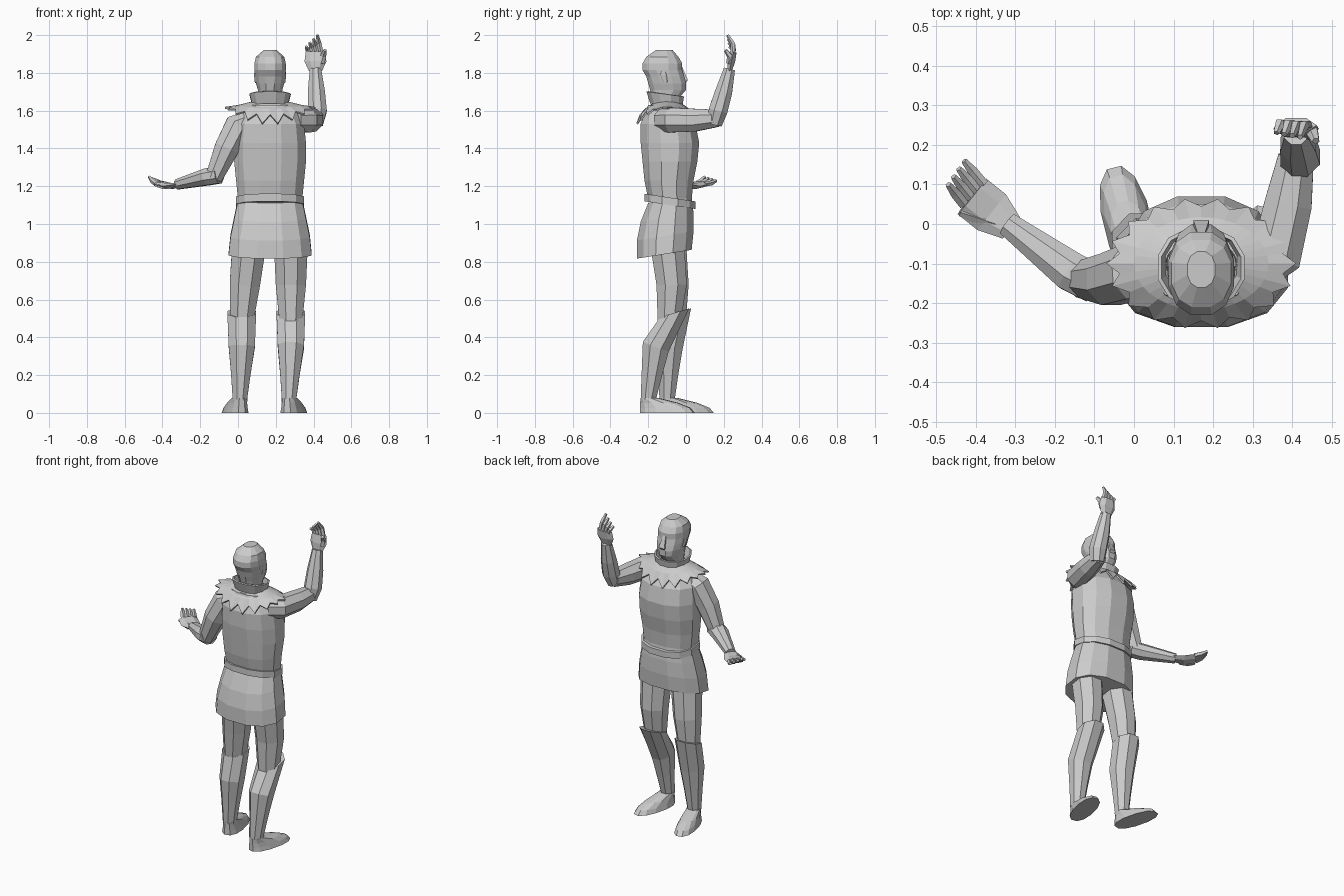
import bpy
import bmesh
from math import sin, cos, pi, radians, copysign
from mathutils import Vector

cube = bpy.data.objects.get("Cube")
if cube:
    bpy.data.objects.remove(cube)

grey = bpy.data.materials.new("plain_grey")
grey.use_nodes = True
grey.diffuse_color = (.6, .6, .6, 1)
grey.node_tree.nodes["Principled BSDF"].inputs["Base Color"].default_value = grey.diffuse_color

MIDDLE = .17
UPWARD = Vector((0, 0, 1))
FORWARD = Vector((0, 1, 0))
SIDEWAYS = Vector((1, 0, 0))


def skin(name, rings, capped=True, thickness=0):
    """Join rings of points into one flat shaded object."""
    bm = bmesh.new()
    loops = [[bm.verts.new(point) for point in ring] for ring in rings]
    for lower, upper in zip(loops, loops[1:]):
        for i in range(len(lower)):
            bm.faces.new((lower[i - 1], lower[i], upper[i], upper[i - 1]))
    if capped:
        bm.faces.new(loops[0])
        bm.faces.new(loops[-1])
    bmesh.ops.recalc_face_normals(bm, faces=bm.faces)
    mesh = bpy.data.meshes.new(name)
    bm.to_mesh(mesh)
    bm.free()
    mesh.materials.append(grey)
    obj = bpy.data.objects.new(name, mesh)
    bpy.context.collection.objects.link(obj)
    if thickness:
        modifier = obj.modifiers.new("thickness", "SOLIDIFY")
        modifier.thickness = thickness
    return obj


def circle(sides):
    """Directions around a circle, with a flat side facing each axis."""
    angles = [2 * pi * (i + .5) / sides for i in range(sides)]
    return [(cos(a) / cos(pi / sides), sin(a) / cos(pi / sides)) for a in angles]


def rounded_box(value, power=.88):
    return copysign(abs(value) ** power, value)


def stack(name, bottom, top, rows, tilt=0, **options):
    """Loft of evenly spaced level sections (back, front, half width)."""
    rings = []
    for i, (back, front, half_width) in enumerate(rows):
        height = bottom + (top - bottom) * i / (len(rows) - 1)
        depth = (front - back) / 2
        ring = []
        for c, s in circle(12):
            y = depth * rounded_box(s)
            ring.append((half_width * rounded_box(c), (back + front) / 2 + y, height + tilt * y))
        rings.append(ring)
    obj = skin(name, rings, **options)
    obj.location.x = MIDDLE
    return obj


def limb(name, points, radii, flatness=1, across=SIDEWAYS, sides=8, start=None):
    """Tube through points; flatness scales it along the across direction."""
    points = [Vector(p) for p in points]
    rings = []
    for i, (point, radius) in enumerate(zip(points, radii)):
        before, after = points[max(i - 1, 0)], points[min(i + 1, len(points) - 1)]
        along = (after - before).normalized()
        if start and i == 0:
            along = start.normalized()
        u = (across - along * across.dot(along)).normalized()
        v = along.cross(u)
        rings.append([point + radius * (u * c * flatness + v * s) for c, s in circle(sides)])
    return skin(name, rings)


# Tunic body, belt and skirt
stack("torso", 1.13, 1.63, [(-.2, .03, .17), (-.22, .04, .18), (-.23, .06, .19),
                            (-.24, .07, .19), (-.24, .05, .18), (-.2, -.02, .12)])
stack("belt", 1.1, 1.14, [(-.22, .05, .18)] * 2, tilt=-.15)
stack("skirt", .84, 1.13, [(-.26, .03, .22), (-.26, .04, .21), (-.24, .04, .19),
                           (-.2, .03, .17)], tilt=.16)

# Pointed cape collar: neck ring, shoulder ring, then tips that hang lower front and back
PETALS = 18
cape = [[], [], []]
for i in range(PETALS * 2):
    c, s = cos(pi * i / PETALS), sin(pi * i / PETALS)
    if i % 2:
        edge, droop = .21, .04
    else:
        edge, droop = .24, .09
    levels = [(.09, 0), (.17, .02 + .02 * s * s), (edge, .03 + droop * s * s)]
    for ring, (radius, drop) in zip(cape, levels):
        ring.append((MIDDLE + radius * c, -.1 + radius * .69 * s, 1.65 - drop))
skin("cape_collar", cape, capped=False, thickness=.01)
stack("neck_collar", 1.63, 1.69, [(-.18, -.03, .085), (-.2, -.02, .1)],
      tilt=-.15, capped=False, thickness=.01)

# Head and face
stack("head", 1.64, 1.92, [(-.17, -.05, .06), (-.18, -.03, .06), (-.19, 0, .065),
                           (-.2, 0, .075), (-.21, -.01, .08), (-.23, -.02, .083),
                           (-.23, -.02, .083), (-.21, -.04, .075), (-.16, -.07, .035)])
limb("nose", [(MIDDLE, -.03, 1.83), (MIDDLE, -.01, 1.76), (MIDDLE, -.02, 1.74)],
     [.01, .02, .01], sides=4)
for name, side in (("left_ear", 1), ("right_ear", -1)):
    x = MIDDLE + side * .077
    limb(name, [(x, -.11, 1.75), (x, -.12, 1.79), (x, -.12, 1.82)],
         [.01, .02, .01], flatness=.4, sides=6)


def leg(name, xs, ys, turn):
    """Thigh, tall cuffed boot and foot from hip, knee, calf and ankle positions."""
    hip, knee, calf, ankle = [Vector(p) for p in zip(xs, ys, (.9, .53, .35, .07))]
    limb(name + "_thigh", [hip, hip.lerp(knee, .6), knee.lerp(calf, .3)], [.09, .08, .06])
    limb(name + "_boot", [knee, calf, calf.lerp(ankle, .5), ankle], [.08, .073, .055, .04],
         flatness=.95, start=FORWARD * .3 - UPWARD)
    rows = []
    for i in range(4):
        lift = i / 3
        rows.append((-.04, .25 - .2 * lift * lift, .06 - .02 * lift))
    foot = stack(name + "_foot", 0, .08, rows)
    foot.location = (ankle.x, ankle.y, 0)
    foot.rotation_euler.z = radians(turn)


leg("right", (.06, .02, .02, .01), (-.09, -.05, -.09, -.1), 14)
leg("left", (.28, .28, .28, .27), (-.1, -.06, -.16, -.2), -14)

# Lowered arm reaching outward, palm up
limb("right_upper_arm", [(.06, -.12, 1.55), (0, -.12, 1.52), (-.06, -.14, 1.4),
                         (-.13, -.14, 1.24)], [.05, .07, .065, .045], across=FORWARD)
limb("right_forearm", [(-.1, -.15, 1.26), (-.16, -.12, 1.25), (-.32, 0, 1.21)],
     [.05, .05, .03], flatness=.9, across=UPWARD)
limb("right_palm", [(-.31, -.01, 1.21), (-.36, .03, 1.2), (-.41, .07, 1.21)],
     [.03, .05, .05], flatness=.3, across=UPWARD, sides=6)

# Raised arm, bent upward at the elbow
limb("left_upper_arm", [(.3, -.12, 1.55), (.36, -.08, 1.55), (.39, .05, 1.55),
                        (.41, .17, 1.56)], [.06, .065, .06, .045], across=UPWARD)
limb("left_forearm", [(.41, .15, 1.53), (.42, .17, 1.6), (.415, .2, 1.7), (.41, .23, 1.82)],
     [.04, .05, .045, .03], across=FORWARD)
limb("left_palm", [(.41, .23, 1.81), (.41, .24, 1.86), (.41, .25, 1.91)],
     [.03, .05, .045], flatness=.4, across=FORWARD, sides=6)


def finger(name, root, tip, bend, radius=.011):
    joint = root.lerp(tip, .55) + bend
    limb(name, [root, joint, tip], [radius, radius, radius * .6], across=bend, sides=5)


def hand(name, first, last, thumb, bend):
    """Fan four fingers between the first and last (root, tip), then add the thumb."""
    first, last, thumb = [[Vector(p) for p in pair] for pair in (first, last, thumb)]
    for i in range(4):
        root, tip = [a.lerp(b, i / 3) for a, b in zip(first, last)]
        finger(f"{name}_finger_{i + 1}", root, tip, bend)
    finger(name + "_thumb", *thumb, bend, radius=.014)


hand("right", [(-.38, .1, 1.21), (-.43, .16, 1.23)], [(-.43, .05, 1.21), (-.47, .1, 1.25)],
     [(-.35, 0, 1.2), (-.44, .03, 1.21)], UPWARD * -.005)
hand("left", [(.38, .25, 1.9), (.36, .23, 1.94)], [(.44, .25, 1.9), (.42, .22, 2)],
     [(.44, .23, 1.85), (.46, .21, 1.92)], FORWARD * .015)
